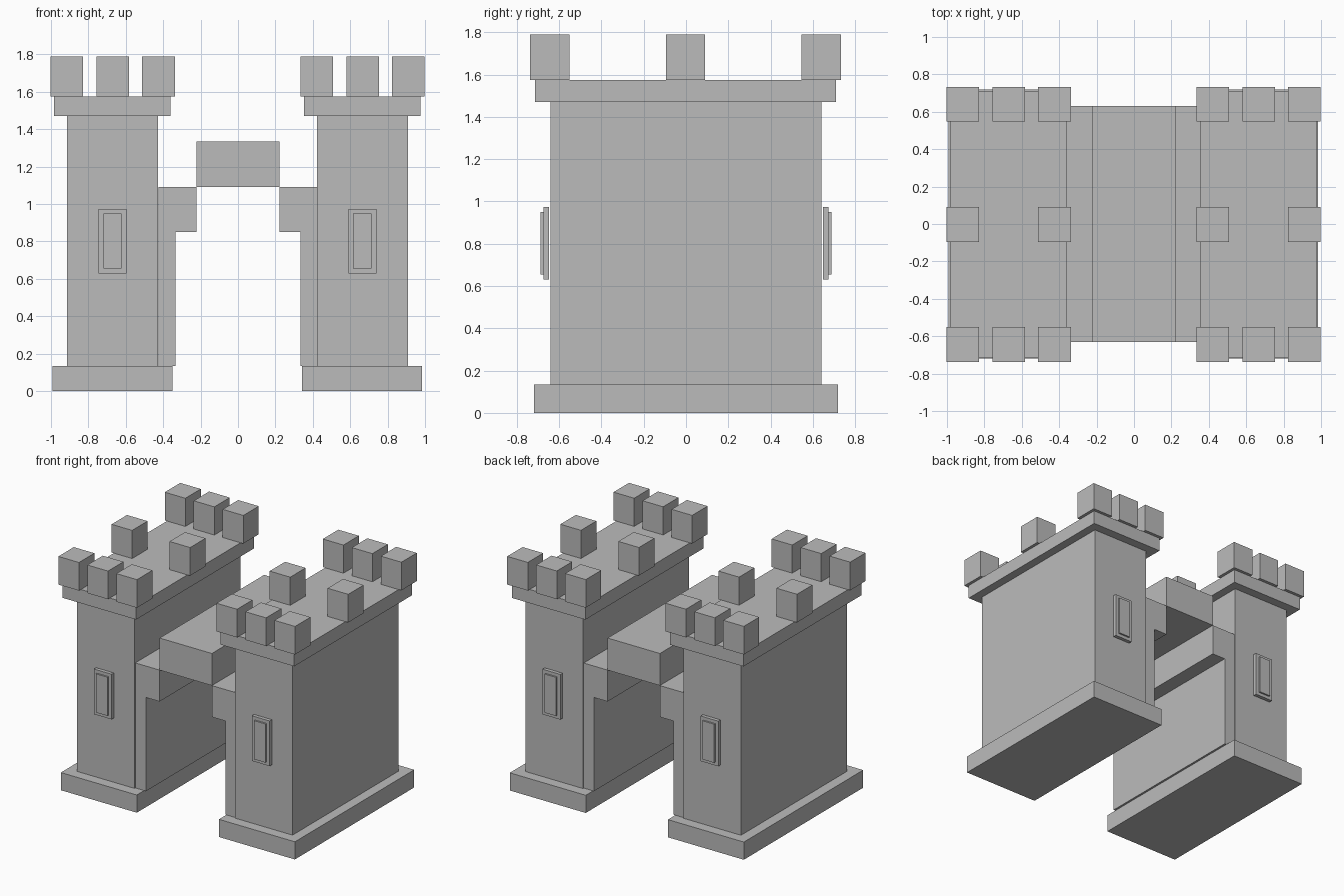
import bpy
import bmesh

if "Cube" in bpy.data.objects:
    bpy.data.objects.remove(bpy.data.objects["Cube"], do_unlink=True)

stone = bpy.data.materials.new("grey stone")
stone.diffuse_color = (0.5, 0.5, 0.5, 1)
stone.use_nodes = True
stone.node_tree.nodes["Principled BSDF"].inputs["Base Color"].default_value = (0.5, 0.5, 0.5, 1)


def finish(name, bm):
    bmesh.ops.recalc_face_normals(bm, faces=bm.faces)
    mesh = bpy.data.meshes.new(name)
    bm.to_mesh(mesh)
    bm.free()
    mesh.materials.append(stone)
    obj = bpy.data.objects.new(name, mesh)
    bpy.context.collection.objects.link(obj)
    return obj


def box(name, x, y, z):
    """Box from (min, max) spans on each axis."""
    bm = bmesh.new()
    bmesh.ops.create_cube(bm, size=1)
    for v in bm.verts:
        for i, (lo, hi) in enumerate((x, y, z)):
            v.co[i] = lo if v.co[i] < 0 else hi
    return finish(name, bm)


def around(c, half):
    return (c - half, c + half)


def extrude_profile(name, points, half_depth):
    """Extrude an x-z outline along y."""
    bm = bmesh.new()
    face = bm.faces.new([bm.verts.new((x, -half_depth, z)) for x, z in points])
    new = bmesh.ops.extrude_face_region(bm, geom=[face])["geom"]
    verts = [g for g in new if isinstance(g, bmesh.types.BMVert)]
    bmesh.ops.translate(bm, verts=verts, vec=(0, 2 * half_depth, 0))
    return finish(name, bm)


BASE_TOP, WALL_TOP, CAP_TOP, MERLON_TOP = 0.135, 1.47, 1.575, 1.79

for side, s, cx in (("left", 1, 0.666), ("right", -1, -0.67)):
    # Tower body with its plinth and cap
    box(side + "_base", around(cx - 0.002, 0.321), around(0, 0.72), (0, BASE_TOP))
    box(side + "_tower", around(cx, 0.243), around(0, 0.64), (BASE_TOP, WALL_TOP))
    box(side + "_cap", around(cx - 0.002, 0.311), around(-0.002, 0.712), (WALL_TOP, CAP_TOP))

    # Battlements: full rows front and back, only the outer pair at mid length
    for row in (-1, 0, 1):
        for col in (-1, 0, 1):
            if row or col:
                box(side + "_merlon", around(cx + col * 0.245, 0.087),
                    around(row * 0.642 - 0.002, 0.093), (CAP_TOP, MERLON_TOP))

    # Raised window on the front and back
    wx = cx - 0.001
    for end, d in (("front", -1), ("back", 1)):
        box(f"{side}_{end}_window_frame", around(wx, 0.075),
            sorted((d * 0.648, d * 0.675)), (0.63, 0.975))
        box(f"{side}_{end}_window_pane", around(wx, 0.049),
            sorted((d * 0.67, d * 0.688)), (0.655, 0.95))

    # Stepped bracket carrying the arch
    wall = 0.426
    outline = [(wall, BASE_TOP), (0.335, BASE_TOP), (0.335, 0.85),
               (0.221, 0.85), (0.221, 1.09), (wall, 1.09)]
    extrude_profile(side + "_arch_bracket", [(s * x, z) for x, z in outline], 0.631)

# Block bridging the two brackets
box("arch_keystone", around(0, 0.221), around(0, 0.631), (1.09, 1.335))
